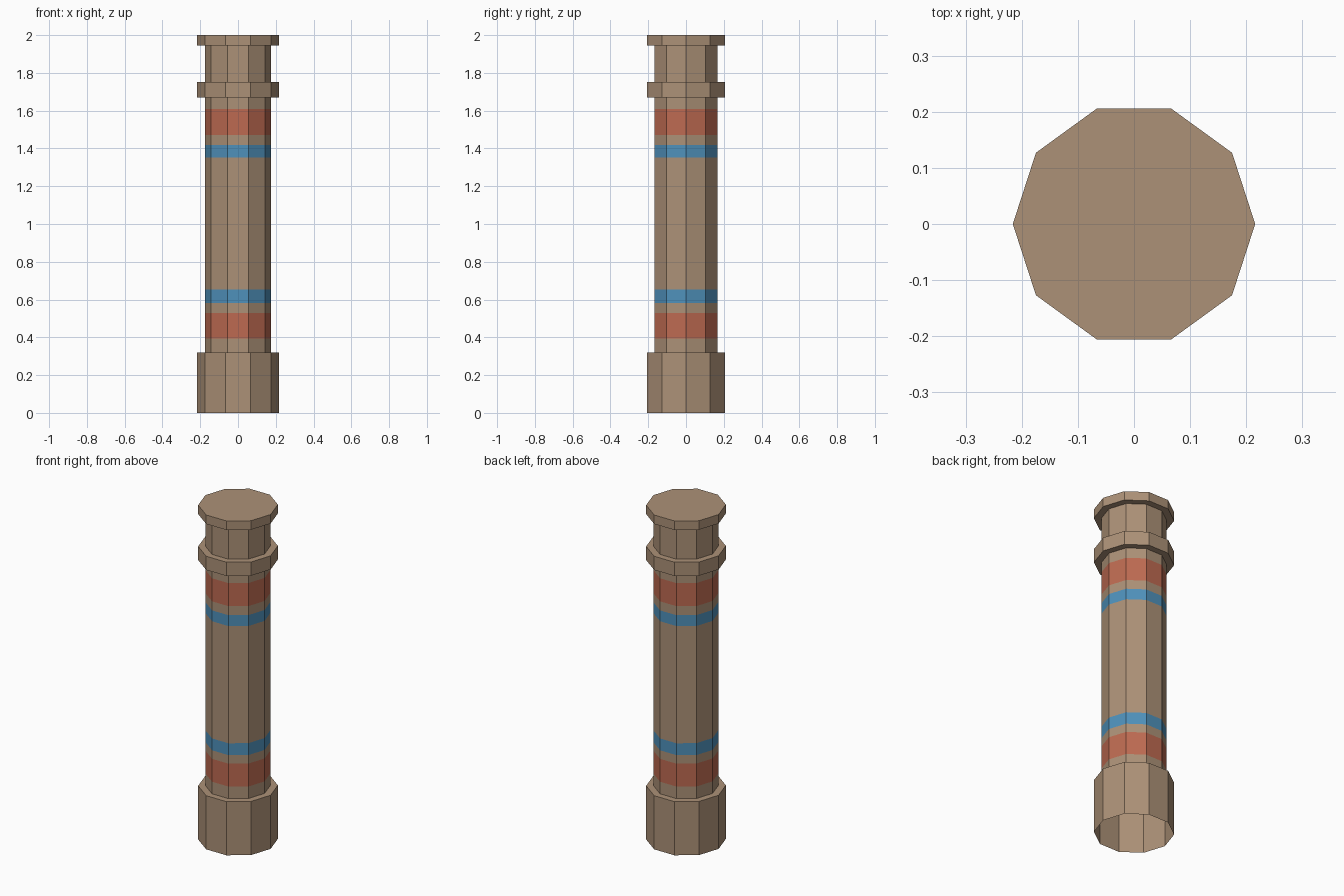
import bpy, bmesh, math

if "Cube" in bpy.data.objects:
    bpy.data.objects.remove(bpy.data.objects["Cube"])

SIDES = 10
R_SHAFT, R_WIDE = 0.176, 0.216


def material(name, rgb):
    """Flat colour given as sRGB 0-255, stored as linear."""
    m = bpy.data.materials.new(name)
    lin = [((c / 255 + 0.055) / 1.055) ** 2.4 for c in rgb]
    m.diffuse_color = (*lin, 1.0)
    m.use_nodes = True
    m.node_tree.nodes["Principled BSDF"].inputs["Base Color"].default_value = m.diffuse_color
    return m


MATS = [material("tan stone", (172, 145, 119)),
        material("red paint", (189, 106, 81)),
        material("blue paint", (79, 145, 187))]

# painted bands: bottom, top, material index
BANDS = [(0.393, 0.53, 1), (0.581, 0.652, 2), (1.353, 1.418, 2), (1.472, 1.61, 1)]


def lathe(name, profile, cap_top=False):
    """Spin a (radius, z) profile, listed from bottom to top, into a ten-sided part."""
    bm = bmesh.new()
    rings = []
    for r, z in profile:
        rings.append([bm.verts.new((r * math.cos(math.tau * i / SIDES),
                                    r * math.sin(math.tau * i / SIDES), z))
                      for i in range(SIDES)])
    for low, high in zip(rings, rings[1:]):
        for i in range(SIDES):
            j = (i + 1) % SIDES
            bm.faces.new((low[i], low[j], high[j], high[i]))
    if cap_top:
        bm.faces.new(rings[-1])
    # colour faces by height
    for f in bm.faces:
        z = f.calc_center_median().z
        for z0, z1, idx in BANDS:
            if z0 < z < z1:
                f.material_index = idx
    me = bpy.data.meshes.new(name)
    bm.to_mesh(me)
    bm.free()
    for m in MATS:
        me.materials.append(m)
    ob = bpy.data.objects.new(name, me)
    bpy.context.collection.objects.link(ob)
    return ob


# base: open underneath, with a ledge in to the shaft
lathe("base", [(R_WIDE, 0), (R_WIDE, 0.321), (R_SHAFT, 0.321)])

# shaft, with cuts at the edges of the painted bands
cuts = [0.321] + [z for b in BANDS for z in b[:2]] + [1.671]
lathe("shaft", [(R_SHAFT, z) for z in cuts])

# collar ring with ledges above and below
lathe("collar", [(R_SHAFT, 1.671), (R_WIDE, 1.671), (R_WIDE, 1.753), (R_SHAFT, 1.753)])

# neck between the collar and the cap
lathe("neck", [(R_SHAFT, 1.753), (R_SHAFT, 1.946)])

# cap, closed on top
lathe("cap", [(R_SHAFT, 1.946), (R_WIDE, 1.946), (R_WIDE, 2.0)], cap_top=True)
